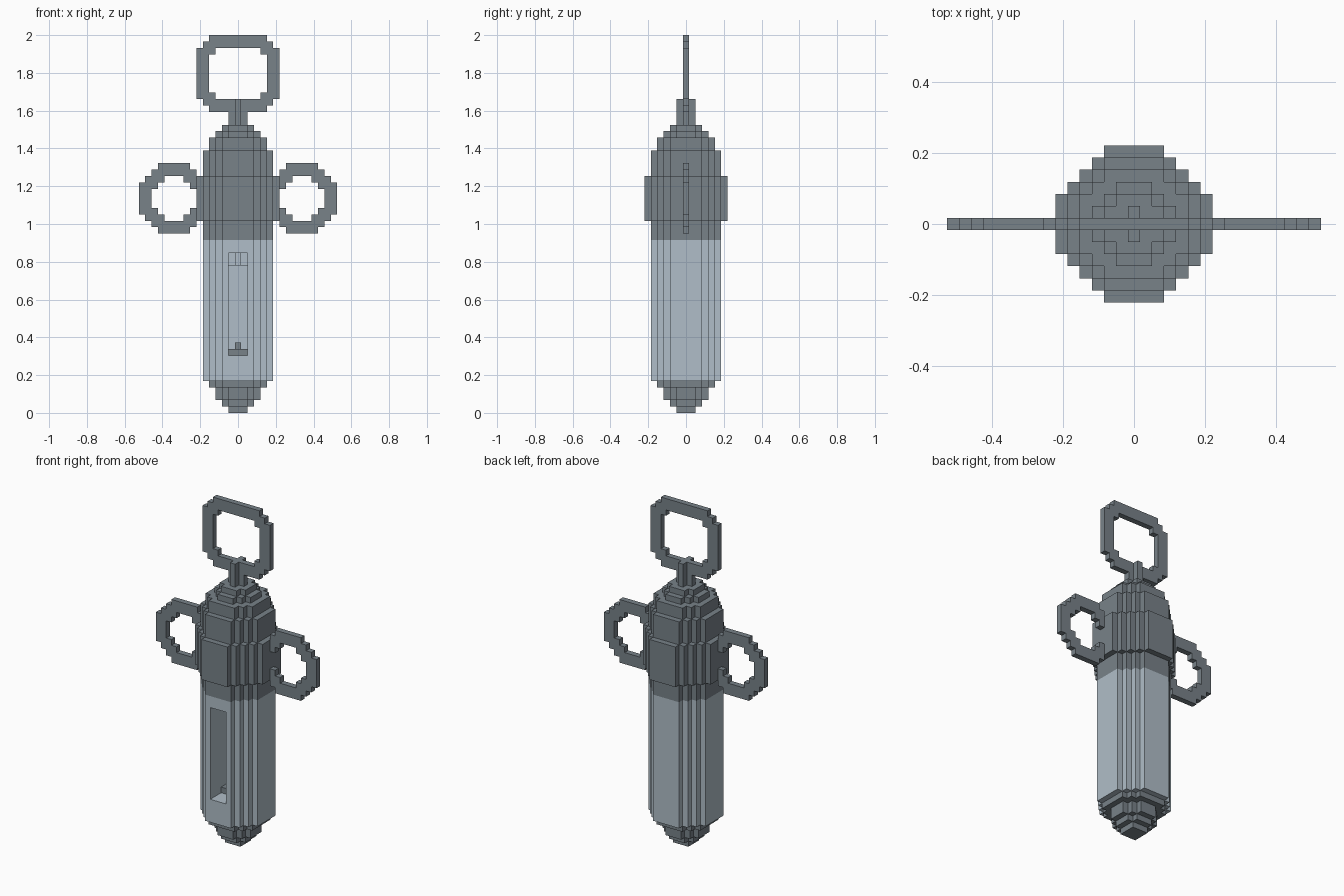
import bpy, bmesh
from mathutils import Vector

if "Cube" in bpy.data.objects:
    bpy.data.objects.remove(bpy.data.objects["Cube"])

U = 2.0 / 59          # one block; the model is 31 x 13 x 59 blocks


def material(name, rgb):
    m = bpy.data.materials.new(name)
    m.diffuse_color = (*rgb, 1.0)
    m.use_nodes = True
    m.node_tree.nodes["Principled BSDF"].inputs["Base Color"].default_value = m.diffuse_color
    return m


STEEL = material("dark steel grey", (0.188, 0.223, 0.25))
GLASS = material("pale blue grey", (0.434, 0.515, 0.578))


def disc(half, diag):
    """Stepped round section as (i, j) blocks."""
    r = range(-half, half + 1)
    return {(i, j) for i in r for j in r if abs(i) + abs(j) <= diag}


# Sections by half width
SECTION = {1: disc(1, 1), 2: disc(2, 3), 3: disc(3, 4),
           4: disc(4, 6), 5: disc(5, 7), 6: disc(6, 8)}
FULL_3 = disc(1, 2)


def column(section, z0, z1):
    """Stack a section over block rows z0 to z1 (z1 not included)."""
    return {(i, j, k) for i, j in section for k in range(z0, z1)}


parts = {}            # name: (blocks, material)

# Stepped tip at the bottom
parts["lower_tip"] = (column(FULL_3, 0, 1) | column(SECTION[2], 1, 2)
                      | column(SECTION[3], 2, 4) | column(SECTION[4], 4, 5), STEEL)

# Pale barrel with a deep window slot in the front
slot = {(i, j, k) for i in (-1, 0, 1) for j in range(-5, 3) for k in range(9, 25)}
stub = column(SECTION[1], 23, 25)
parts["barrel"] = ((column(SECTION[5], 5, 27) - slot) | stub, GLASS)

# Plunger seen through the slot
parts["plunger"] = (column(SECTION[2] & {(i, j) for i in (-1, 0, 1) for j in range(-2, 3)}, 9, 10)
                    | {(0, 0, 10)}, STEEL)

# Upper housing, collar, shoulders and neck
parts["housing"] = (column(SECTION[5], 27, 41), STEEL)
parts["collar"] = (column(SECTION[6], 30, 37) - parts["housing"][0], STEEL)
parts["shoulders"] = (column(SECTION[4], 41, 43) | column(SECTION[3], 43, 44)
                      | column(SECTION[2], 44, 45), STEEL)
parts["neck"] = (column(SECTION[1], 45, 49), STEEL)

# Finger rings on both sides
body = parts["housing"][0] | parts["collar"][0]
ring = disc(5, 7) - SECTION[3]
for name, side in (("left_finger_ring", -1), ("right_finger_ring", 1)):
    parts[name] = ({(side * (10 + a), 0, 33 + b) for a, b in ring} - body, STEEL)


def rounded_rect(half, z0, z1, cut):
    """Flat block rectangle, rows z0 to z1, with stepped corners."""
    return {(i, 0, k) for i in range(-half, half + 1) for k in range(z0, z1 + 1)
            if abs(i) <= half - max(0, cut - min(k - z0, z1 - k))}


# Thumb ring on top
parts["thumb_ring"] = (rounded_rect(6, 47, 58, 2) - rounded_rect(4, 49, 56, 1)
                       - parts["neck"][0], STEEL)

solid = set().union(*(cells for cells, _ in parts.values()))


def build(name, cells, mat):
    """Skin the blocks, leaving out faces that touch another block."""
    bm = bmesh.new()
    verts = {}

    def vert(p):
        if p not in verts:
            verts[p] = bm.verts.new(((p[0] - 0.5) * U, (p[1] - 0.5) * U, p[2] * U))
        return verts[p]

    for c in sorted(cells):
        for axis in range(3):
            for s in (0, 1):
                n = list(c)
                n[axis] += 2 * s - 1
                if tuple(n) in solid:
                    continue
                quad = []
                for a, b in ((0, 0), (1, 0), (1, 1), (0, 1)):
                    p = list(c)
                    p[axis] += s
                    p[(axis + 1) % 3] += a
                    p[(axis + 2) % 3] += b
                    quad.append(vert(tuple(p)))
                bm.faces.new(quad if s else quad[::-1])
    # Merge flat areas into single faces
    bmesh.ops.dissolve_limit(bm, angle_limit=0.01, verts=bm.verts[:], edges=bm.edges[:])
    me = bpy.data.meshes.new(name)
    bm.to_mesh(me)
    bm.free()
    me.materials.append(mat)
    bpy.context.collection.objects.link(bpy.data.objects.new(name, me))


for name, (cells, mat) in parts.items():
    build(name, cells, mat)
